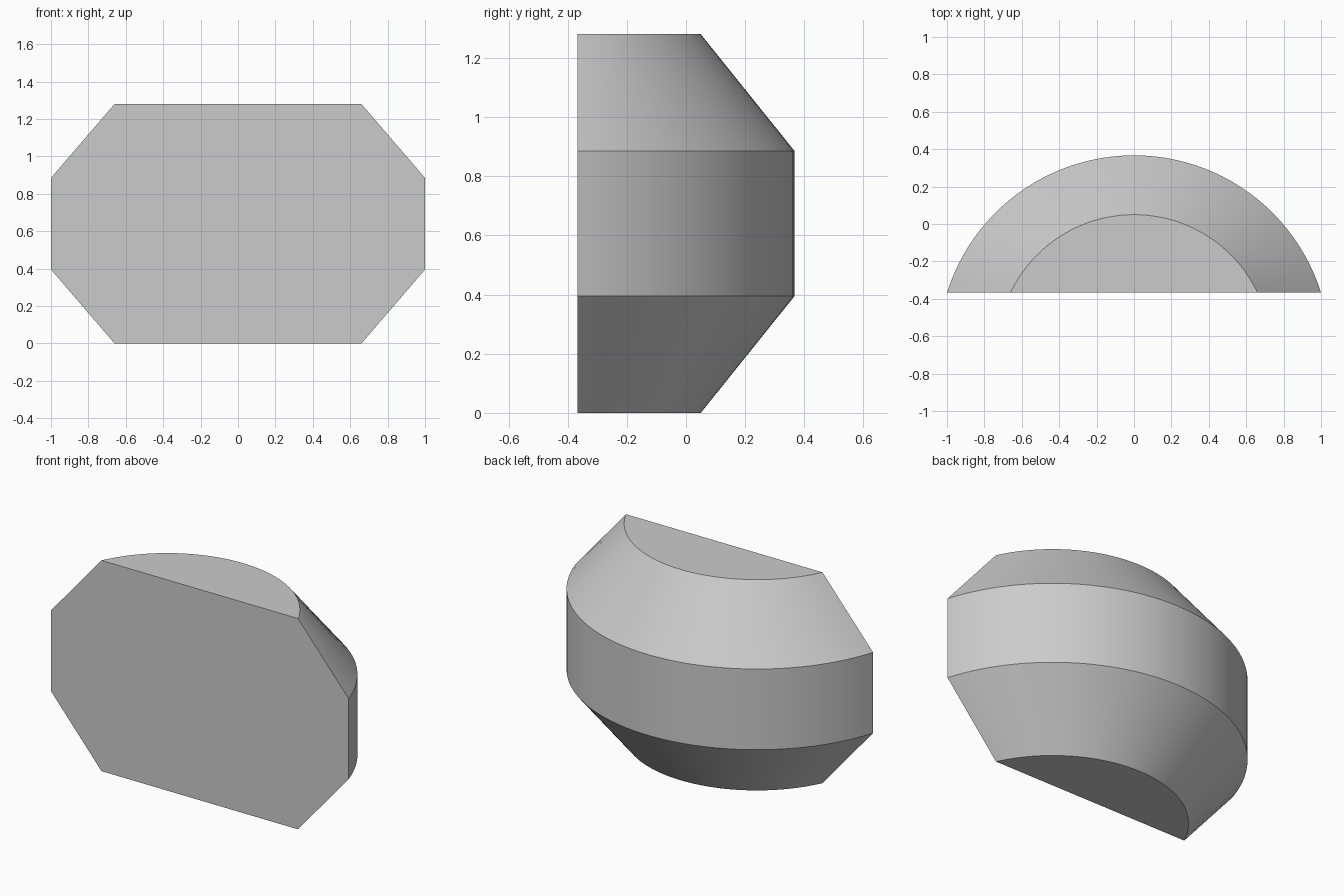
import bpy, bmesh, math

cube = bpy.data.objects.get("Cube")
if cube:
    bpy.data.objects.remove(cube, do_unlink=True)

FRONT = -0.367      # flat front plane
AXIS_Y = -0.681     # centre of the curved back
SEGMENTS = 48
# (radius, height) of each ring, bottom to top
PROFILE = [(0.731, 0), (1.048, 0.395), (1.048, 0.885), (0.731, 1.28)]

grey = bpy.data.materials.new("light grey")
grey.use_nodes = True
colour = (0.6, 0.6, 0.6, 1)
grey.diffuse_color = colour
grey.node_tree.nodes["Principled BSDF"].inputs["Base Color"].default_value = colour


def arc(bm, radius, z):
    """Arc behind the front plane, from the left side to the right."""
    start = math.asin((FRONT - AXIS_Y) / radius)
    sweep = math.pi - 2 * start
    angles = [start + sweep * i / SEGMENTS for i in range(SEGMENTS + 1)]
    return [bm.verts.new((radius * math.cos(a), AXIS_Y + radius * math.sin(a), z))
            for a in angles]


# Faceted drum segment: curved back, sloped shoulders, flat front and ends
bm = bmesh.new()
rings = [arc(bm, r, z) for r, z in PROFILE]
for low, high in zip(rings, rings[1:]):
    for i in range(SEGMENTS):
        bm.faces.new((low[i], low[i + 1], high[i + 1], high[i]))
bm.faces.new(rings[0])
bm.faces.new(rings[-1])
bm.faces.new([r[0] for r in rings] + [r[-1] for r in reversed(rings)])
bmesh.ops.recalc_face_normals(bm, faces=bm.faces)

mesh = bpy.data.meshes.new("drum_segment")
bm.to_mesh(mesh)
bm.free()
mesh.materials.append(grey)
body = bpy.data.objects.new("drum_segment", mesh)
bpy.context.collection.objects.link(body)
bpy.context.view_layer.objects.active = body
body.select_set(True)
bpy.ops.object.shade_smooth_by_angle(angle=math.radians(30))
